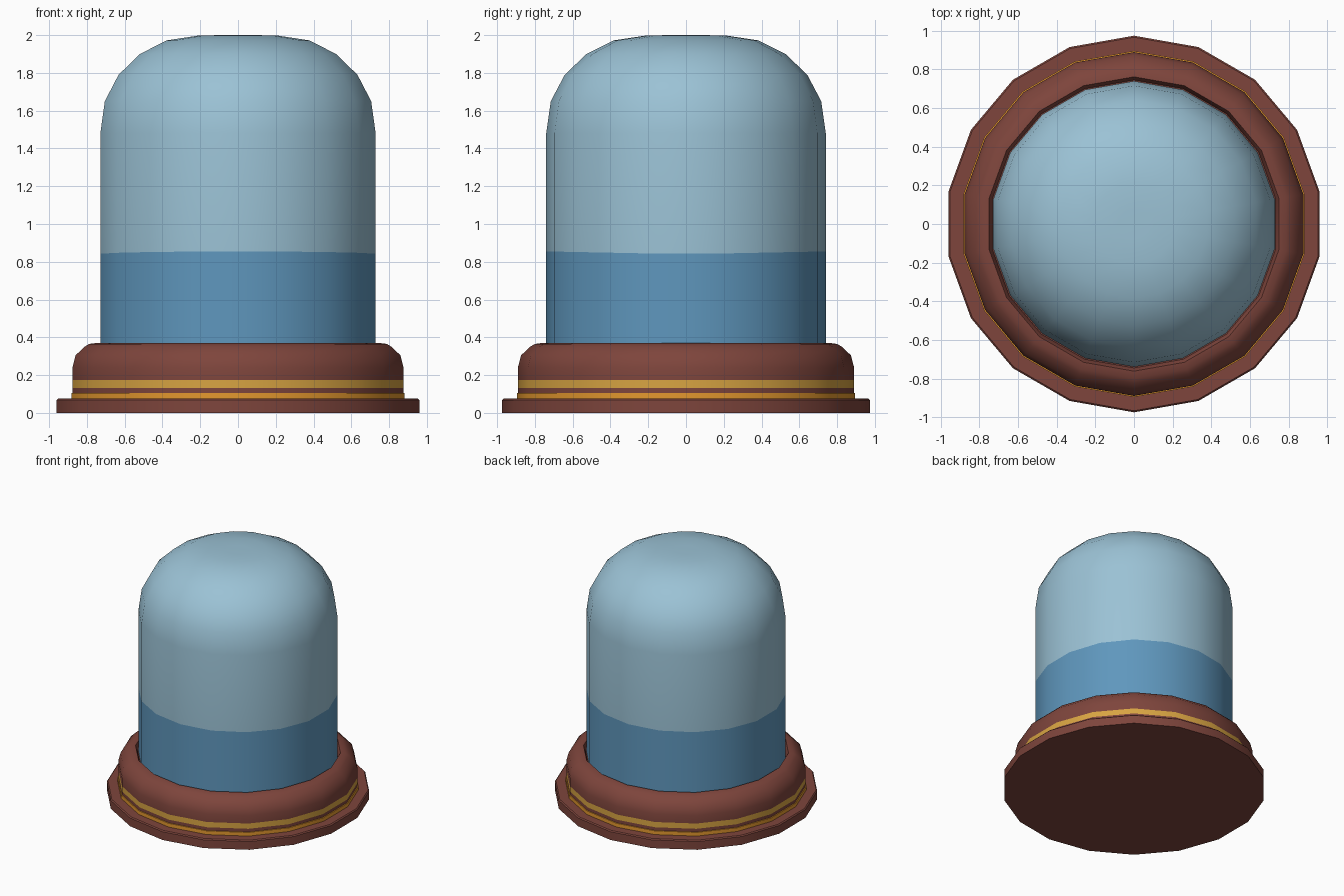
import bpy, math

if "Cube" in bpy.data.objects:
    bpy.data.objects.remove(bpy.data.objects["Cube"])

SIDES = 18


def material(name, rgb):
    lin = [((c / 255 + 0.055) / 1.055) ** 2.4 for c in rgb]
    m = bpy.data.materials.new(name)
    m.diffuse_color = (*lin, 1)
    m.use_nodes = True
    m.node_tree.nodes["Principled BSDF"].inputs["Base Color"].default_value = m.diffuse_color
    return m


brown = material("red brown", (126, 69, 60))
gold = material("gold", (216, 164, 66))
orange = material("orange gold", (228, 152, 46))
glass = material("pale blue", (155, 194, 213))
water = material("water blue", (95, 151, 189))


def lathe(name, profile, mats, bands=None, cap_bottom=True, cap_top=True, lift=None):
    """Spin (radius, z) points round z, with a corner on +y; bands = material per step."""
    verts, faces, slots = [], [], []
    for i, (r, z) in enumerate(profile):
        for k in range(SIDES):
            a = math.pi / 2 + 2 * math.pi * k / SIDES
            dz = lift[1] * abs(math.sin(a)) if lift and lift[0] == i else 0
            verts.append((r * math.cos(a), r * math.sin(a), z + dz))
    for i in range(len(profile) - 1):
        for k in range(SIDES):
            n = (k + 1) % SIDES
            faces.append((i * SIDES + k, i * SIDES + n,
                          (i + 1) * SIDES + n, (i + 1) * SIDES + k))
            slots.append((bands or {}).get(i, 0))
    if cap_bottom:
        faces.append(tuple(reversed(range(SIDES))))
        slots.append(0)
    if cap_top:
        s = (len(profile) - 1) * SIDES
        faces.append(tuple(range(s, s + SIDES)))
        slots.append((bands or {}).get(len(profile) - 2, 0))
    me = bpy.data.meshes.new(name)
    me.from_pydata(verts, [], faces)
    for m in mats:
        me.materials.append(m)
    me.polygons.foreach_set("material_index", slots)
    ob = bpy.data.objects.new(name, me)
    bpy.context.collection.objects.link(ob)
    bpy.ops.object.select_all(action='DESELECT')
    ob.select_set(True)
    bpy.context.view_layer.objects.active = ob
    bpy.ops.object.shade_smooth_by_angle(angle=math.radians(32))
    return ob


# Flat foot plate
lathe("foot_plate", [(0.975, 0), (0.975, 0.067), (0.967, 0.075)], [brown])

# Rounded collar with gold stripes and a shallow groove round the glass
lathe("collar",
      [(0.896, 0.075), (0.896, 0.105), (0.89, 0.106), (0.89, 0.132), (0.89, 0.175),
       (0.89, 0.24), (0.873, 0.305), (0.825, 0.35), (0.80, 0.365), (0.762, 0.37),
       (0.75, 0.345), (0.745, 0.32)],
      [brown, gold, orange], {0: 2, 1: 2, 3: 1}, cap_bottom=False)

# Glass dome, blue up to the water line
lathe("dome",
      [(0.74, 0.31), (0.74, 0.84), (0.74, 1.48), (0.716, 1.65), (0.642, 1.79),
       (0.527, 1.90), (0.384, 1.972), (0.21, 1.998), (0.08, 2.0)],
      [glass, water], {0: 1}, cap_bottom=False, lift=(1, 0.015))
